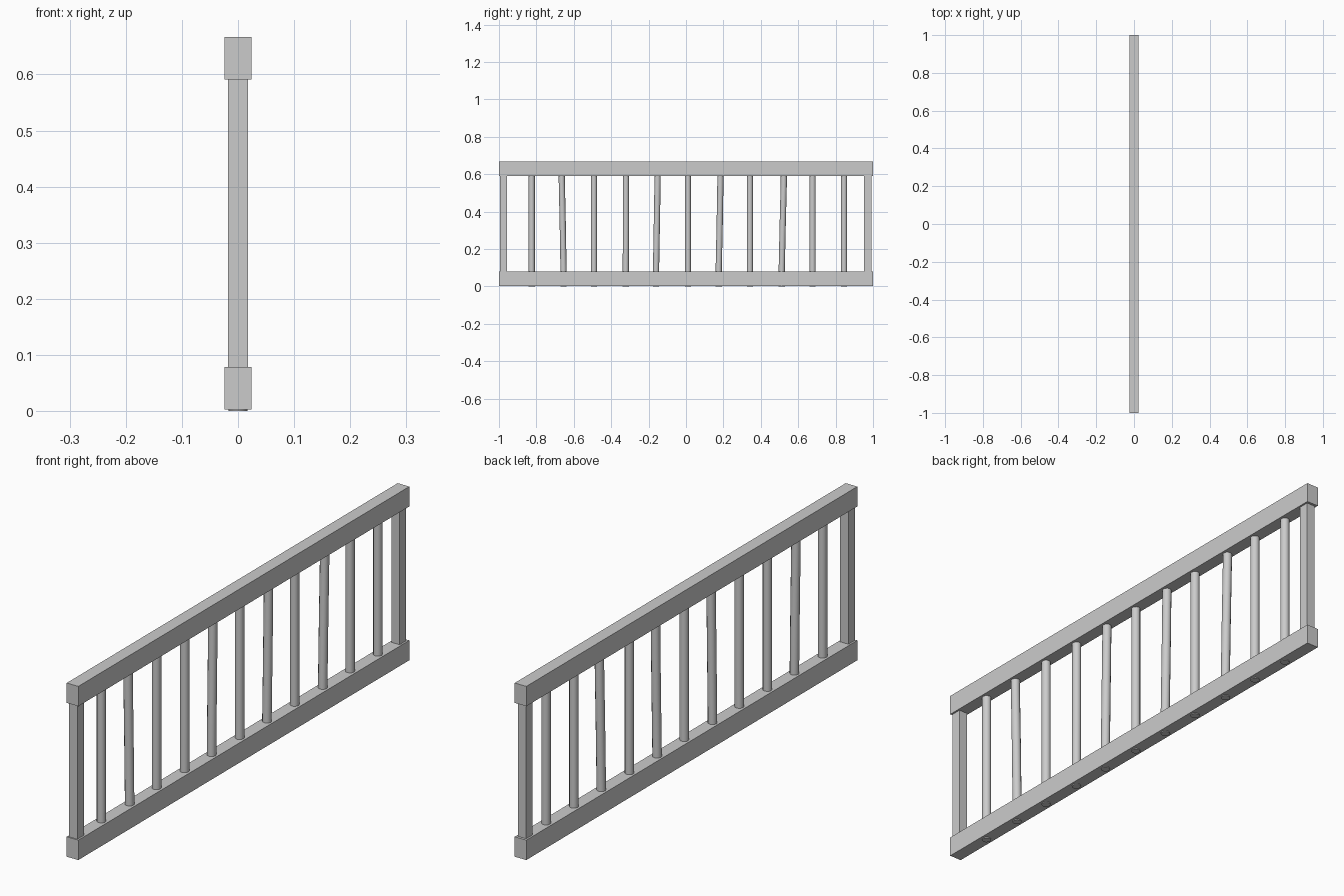
import bpy, bmesh
from math import cos, sin, tau, radians

if "Cube" in bpy.data.objects:
    bpy.data.objects.remove(bpy.data.objects["Cube"])


def box(name, size, center):
    bm = bmesh.new()
    bmesh.ops.create_cube(bm, size=1)
    bmesh.ops.scale(bm, vec=size, verts=bm.verts)
    bmesh.ops.translate(bm, vec=center, verts=bm.verts)
    return finish(name, bm)


def finish(name, bm):
    mesh = bpy.data.meshes.new(name)
    bm.to_mesh(mesh)
    bm.free()
    obj = bpy.data.objects.new(name, mesh)
    bpy.context.collection.objects.link(obj)
    return obj


def baluster(name, path, radius=0.0165, sides=12):
    """Round rod through (y, z) points, slightly crooked like hand-cut wood."""
    bm = bmesh.new()
    rings = [[bm.verts.new((radius * cos(tau * i / sides),
                            y + radius * sin(tau * i / sides), z))
              for i in range(sides)] for y, z in path]
    for low, high in zip(rings, rings[1:]):
        for i in range(sides):
            j = (i + 1) % sides
            bm.faces.new((low[i], low[j], high[j], high[i]))
    bm.faces.new(rings[0][::-1])
    bm.faces.new(rings[-1])
    obj = finish(name, bm)
    bpy.context.view_layer.objects.active = obj
    obj.select_set(True)
    bpy.ops.object.shade_smooth_by_angle(angle=radians(40))
    obj.select_set(False)


# Horizontal rails
box("bottom_rail", (0.049, 2.0, 0.076), (0, 0, 0.041))
box("top_rail", (0.049, 2.0, 0.076), (0, 0, 0.629))

# Square end posts, set into the rails
for name, y in (("left_post", -0.976), ("right_post", 0.971)):
    box(name, (0.035, 0.039, 0.55), (0, y, 0.335))

# Round balusters: y at the foot, middle and head
rods = [(-0.825, -0.825, -0.825), (-0.655, -0.659, -0.664),
        (-0.492, -0.492, -0.492), (-0.322, -0.321, -0.321),
        (-0.160, -0.156, -0.152), (0.010, 0.010, 0.010),
        (0.175, 0.180, 0.184), (0.342, 0.342, 0.342),
        (0.512, 0.517, 0.523), (0.677, 0.677, 0.677),
        (0.845, 0.845, 0.845)]
for n, (foot, middle, head) in enumerate(rods, 1):
    baluster(f"baluster_{n}", [(foot, 0.0), (foot, 0.1), (middle, 0.33),
                               (head, 0.56), (head, 0.63)])
